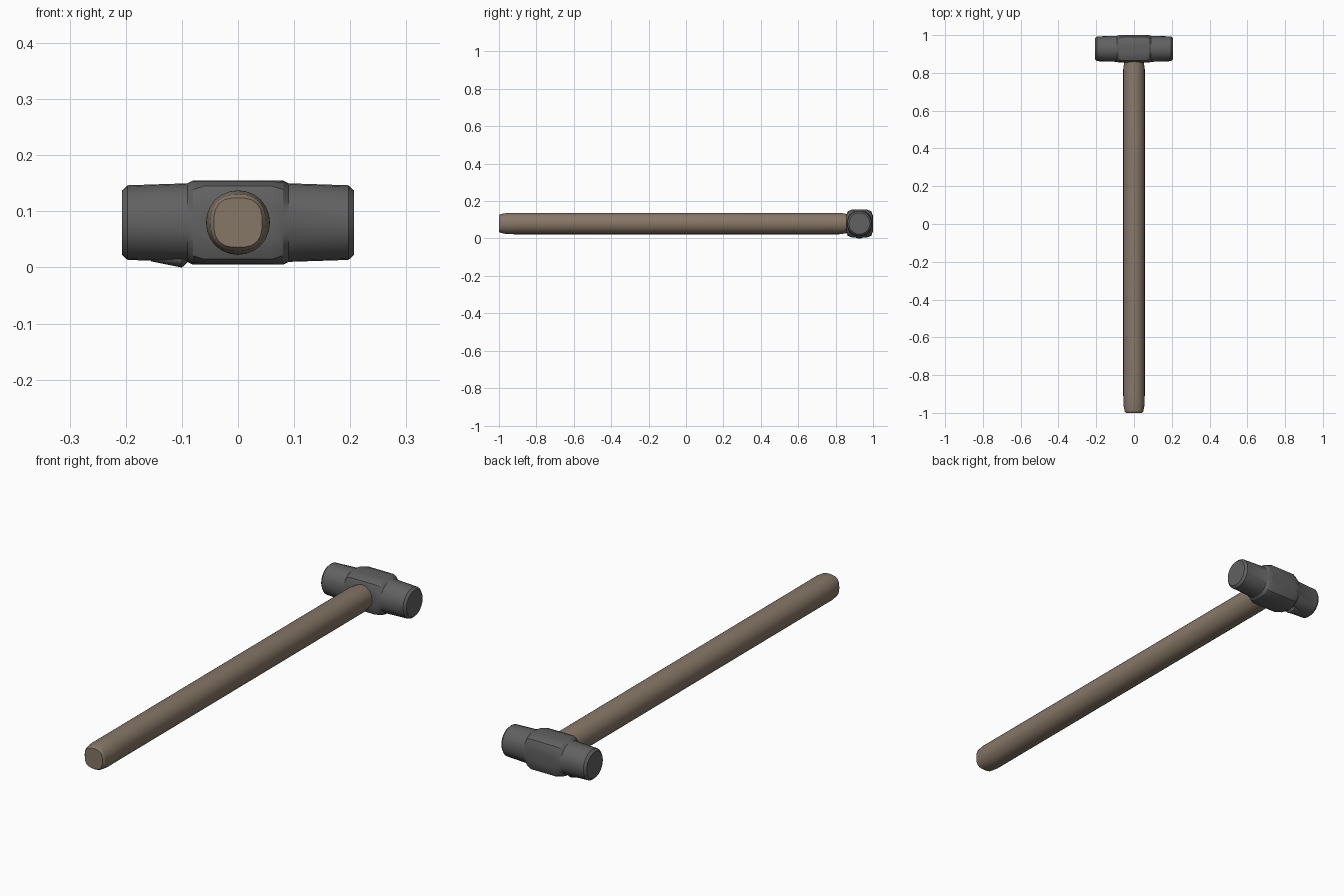
import bpy, bmesh, math
from mathutils import Vector

if "Cube" in bpy.data.objects:
    bpy.data.objects.remove(bpy.data.objects["Cube"])

N = 24  # sides of every ring


def material(name, rgb):
    m = bpy.data.materials.new(name)
    m.diffuse_color = (*rgb, 1)
    m.use_nodes = True
    m.node_tree.nodes["Principled BSDF"].inputs["Base Color"].default_value = m.diffuse_color
    return m


def ring(r1, r2, power):
    """Superellipse ring: power 2 is round, higher is squarer."""
    pts = []
    for i in range(N):
        a = 2 * math.pi * i / N
        c, s = math.cos(a), math.sin(a)
        k = (abs(c) ** power + abs(s) ** power) ** (-1 / power)
        pts.append((r1 * c * k, r2 * s * k))
    return pts


def loft(name, sections, place, mat):
    """Skin rings (position, radius1, radius2, power) and cap both ends."""
    bm = bmesh.new()
    rings = [[bm.verts.new(place(t, u, v)) for u, v in ring(r1, r2, p)]
             for t, r1, r2, p in sections]
    for a, b in zip(rings, rings[1:]):
        for i in range(N):
            j = (i + 1) % N
            bm.faces.new((a[i], a[j], b[j], b[i]))
    bm.faces.new(rings[0])
    bm.faces.new(rings[-1])
    bmesh.ops.recalc_face_normals(bm, faces=bm.faces)
    me = bpy.data.meshes.new(name)
    bm.to_mesh(me)
    bm.free()
    me.materials.append(mat)
    ob = bpy.data.objects.new(name, me)
    bpy.context.collection.objects.link(ob)
    bpy.context.view_layer.objects.active = ob
    ob.select_set(True)
    bpy.ops.object.shade_smooth_by_angle(angle=math.radians(25))
    ob.select_set(False)
    return ob


wood = material("brown wood", (0.24, 0.185, 0.135))
steel = material("dark grey steel", (0.12, 0.12, 0.12))

# Handle: straight round shaft with a softened, slightly square butt
loft("handle", [
    (-1.0, 0.043, 0.044, 2.8),
    (-0.992, 0.049, 0.050, 2.5),
    (-0.955, 0.0565, 0.0570, 2.1),
    (-0.90, 0.0570, 0.0575, 2),
    (0.82, 0.0570, 0.0575, 2),
    (0.855, 0.052, 0.052, 2.1),
    (0.93, 0.050, 0.050, 2.1),
], lambda t, u, v: (u, t, 0.08 + v), wood)

# Head: square-ish middle block with round tapering striking ends
half = [
    (0.060, 0.0725, 0.075, 5),
    (0.080, 0.0725, 0.075, 2.9),
    (0.090, 0.069, 0.070, 2.1),
    (0.197, 0.0655, 0.0665, 2),
    (0.207, 0.056, 0.057, 2),
]
sections = [(-x, a, b, p) for x, a, b, p in reversed(half)] + half
head = loft("head", sections,
            lambda t, u, v: (t, 0.9275 + u, 0.08 + v), steel)

# Small burr on the underside of the left striking end, down to the ground
loft("head_burr", [
    (-0.155, 0.012, 0.004, 2),
    (-0.10, 0.026, 0.015, 2),
    (-0.090, 0.020, 0.006, 2),
], lambda t, u, v: (t, 0.9275 + u, 0.015 + v), steel)
